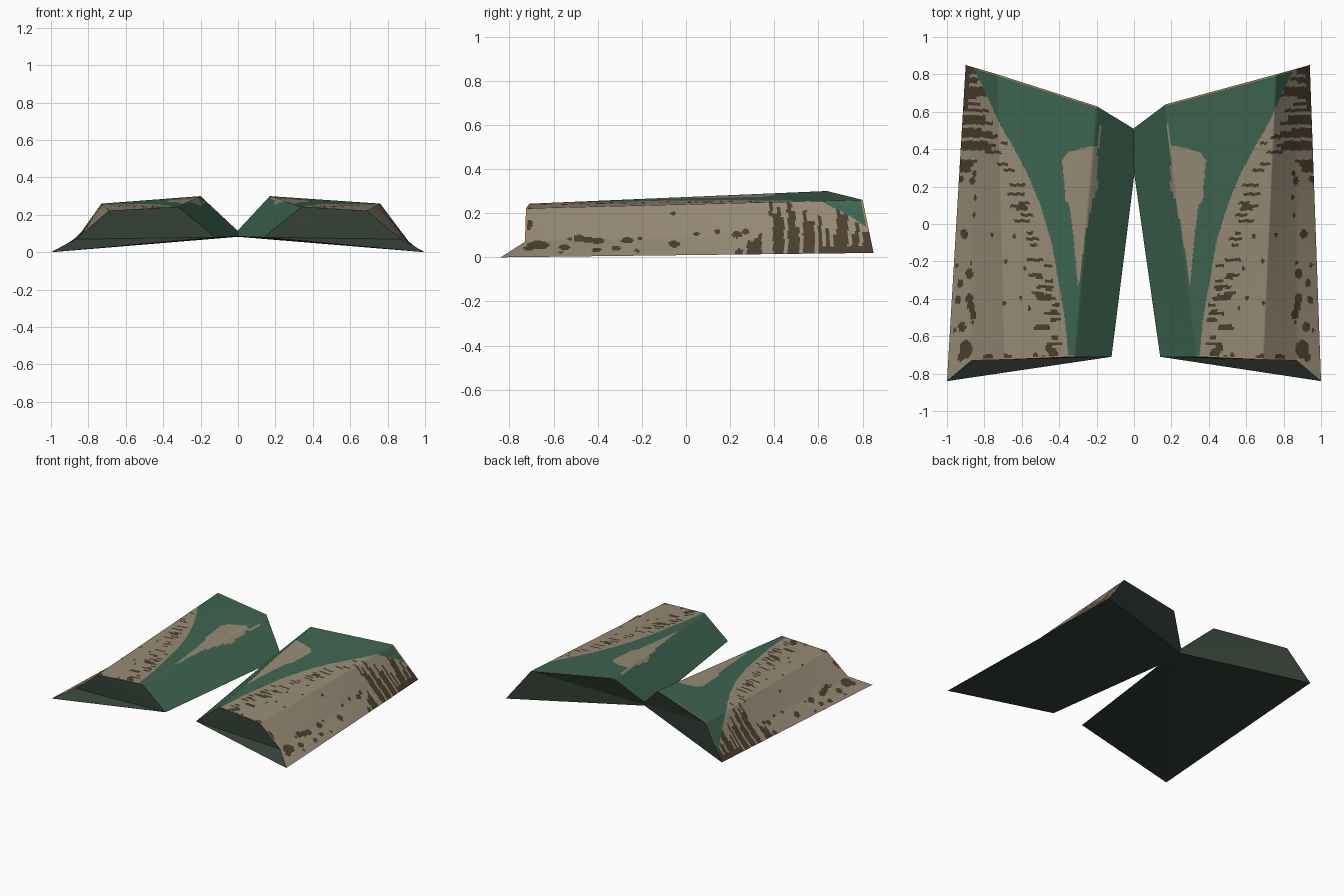
import bpy, random
from mathutils import Vector

if "Cube" in bpy.data.objects:
    bpy.data.objects.remove(bpy.data.objects["Cube"])

random.seed(4)


def material(name, rgb):
    m = bpy.data.materials.new(name)
    lin = [((c / 255 + 0.055) / 1.055) ** 2.4 for c in rgb]
    m.diffuse_color = (*lin, 1)
    m.use_nodes = True
    m.node_tree.nodes["Principled BSDF"].inputs["Base Color"].default_value = m.diffuse_color
    return m


MATS = [material("green", (62, 101, 81)), material("tan", (151, 139, 118)),
        material("dark_brown", (75, 63, 46)), material("ochre_edge", (172, 138, 92)),
        material("dark_green_grey", (52, 64, 55))]
GREEN, TAN, BROWN, OCHRE, DARK = range(5)


def table(rows, y, col=1):
    """Piecewise linear lookup in rows sorted by their first value."""
    if y <= rows[0][0]:
        return rows[0][col]
    for a, b in zip(rows, rows[1:]):
        if y <= b[0]:
            return a[col] + (b[col] - a[col]) * (y - a[0]) / (b[0] - a[0])
    return rows[-1][col]


# Painted outlines: green/tan border (y, x) and the tan patch (y, x low, x high)
BORDER = [(-.71, .35), (-.5, .37), (-.3, .405), (-.1, .44), (.1, .50), (.27, .57),
          (.42, .65), (.52, .71), (.65, .77), (.75, .815), (.83, .86)]
PATCH = [(-.33, .295, .30), (-.05, .26, .325), (.10, .225, .345), (.13, .22, .37),
         (.19, .195, .37), (.34, .195, .385), (.385, .195, .35), (.405, .19, .28),
         (.42, .185, .20), (.55, .17, .175)]

# Random wear marks
DASHES = [(random.random(), random.uniform(.01, .09), random.uniform(.03, .1))
          for _ in range(120)]
STREAKS = [random.random() for _ in range(120)]
SPOTS = [(random.uniform(.84, .96), random.uniform(-.74, .3), random.uniform(.008, .02))
         for _ in range(16)]
SPOTS += [(random.uniform(.45, .8), random.uniform(-.72, -.705), .012) for _ in range(8)]
SPOTS += [(random.uniform(.55, .8), random.uniform(-.55, .1), .009) for _ in range(7)]
SPOTS += [(.90, -.67, .035), (.43, -.70, .025), (.92, -.55, .02)]


def paint(x, y, z, seg, v):
    """Colour rule for a point on the upper shell (x counted outwards)."""
    if seg in (1, 2) and (v < .004 or v > .994):
        return OCHRE
    d = x - table(BORDER, y)
    if d < 0:
        if -.33 < y < .55 and table(PATCH, y, 1) < x < table(PATCH, y, 2):
            return TAN
        return GREEN
    # streaks on the outer rear wall
    if seg >= 2 and y > .22:
        s = STREAKS[int((y + 1) / .017)]
        reach = .23 * s if y > .38 else .2 * s * (y - .22) / .16
        if z < reach + .02 and s > .3 or (y > .6 and z < .05):
            return BROWN
    # short dashes beside the border
    if y < .48:
        p, start, length = DASHES[int((y + 1) / .016)]
        if p < (.6 if y < 0 or y > .28 else .4) and start < d < start + length:
            return BROWN
    for sx, sy, r in SPOTS:
        if abs(x - sx) < r and (x - sx) ** 2 + ((y - sy) * .7) ** 2 < r * r:
            return BROWN
    return TAN


def make_object(name, verts, faces, mats, side, smooth=False):
    verts = [(side * x, y, z) for x, y, z in verts]
    if side < 0:
        faces = [tuple(reversed(f)) for f in faces]
    me = bpy.data.meshes.new(name)
    me.from_pydata(verts, [], faces)
    for m in MATS:
        me.materials.append(m)
    for p, k in zip(me.polygons, mats):
        p.material_index = k
        p.use_smooth = smooth
    ob = bpy.data.objects.new(name, me)
    bpy.context.collection.objects.link(ob)


CELLS = [20, 76, 34, 12]   # cells across each strip of the cross-section
ROWS = 190


def panel(label, side, front, back):
    front = [Vector(p) for p in front]
    back = [Vector(p) for p in back]
    # cross-section stations, from inner to outer edge
    stations = [(s, i / n) for s, n in enumerate(CELLS) for i in range(n)] + [(3, 1.0)]
    n = len(stations)
    verts, faces, mats = [], [], []
    for r in range(ROWS + 1):
        v = r / ROWS
        prof = [a.lerp(b, v) for a, b in zip(front, back)]
        verts += [prof[s].lerp(prof[s + 1], t) for s, t in stations]
    for r in range(ROWS):
        for i in range(n - 1):
            a = r * n + i
            faces.append((a, a + 1, a + n + 1, a + n))
            c = (verts[a] + verts[a + n + 1]) / 2
            mats.append(paint(c.x, c.y, c.z, stations[i][0], (r + .5) / ROWS))
    make_object(label + "_upper_shell", verts, faces, mats, side, True)
    # end caps and underside
    fan = [(0, i, i + 1) for i in range(1, 4)]
    make_object(label + "_front_cap", front, [f[::-1] for f in fan], [DARK] * 3, side)
    make_object(label + "_back_cap", back, fan, [DARK] * 3, side)
    make_object(label + "_underside", [front[4], front[0], back[0], back[4]],
                [(0, 1, 2), (0, 2, 3)], [DARK] * 2, side)


# Right and left panels, with the small differences between the sides
panel("right", 1,
      [(.14, -.71, .08), (.34, -.71, .243), (.69, -.725, .222), (.87, -.73, .07), (1, -.84, 0)],
      [(-.03, .49, .085), (.17, .64, .30), (.76, .80, .26), (.868, .83, .116), (.94, .85, .02)])
panel("left", -1,
      [(.12, -.71, .08), (.32, -.71, .243), (.69, -.725, .222), (.87, -.73, .07), (1, -.84, 0)],
      [(-.03, .49, .085), (.20, .63, .30), (.73, .80, .26), (.832, .83, .116), (.90, .85, .02)])
